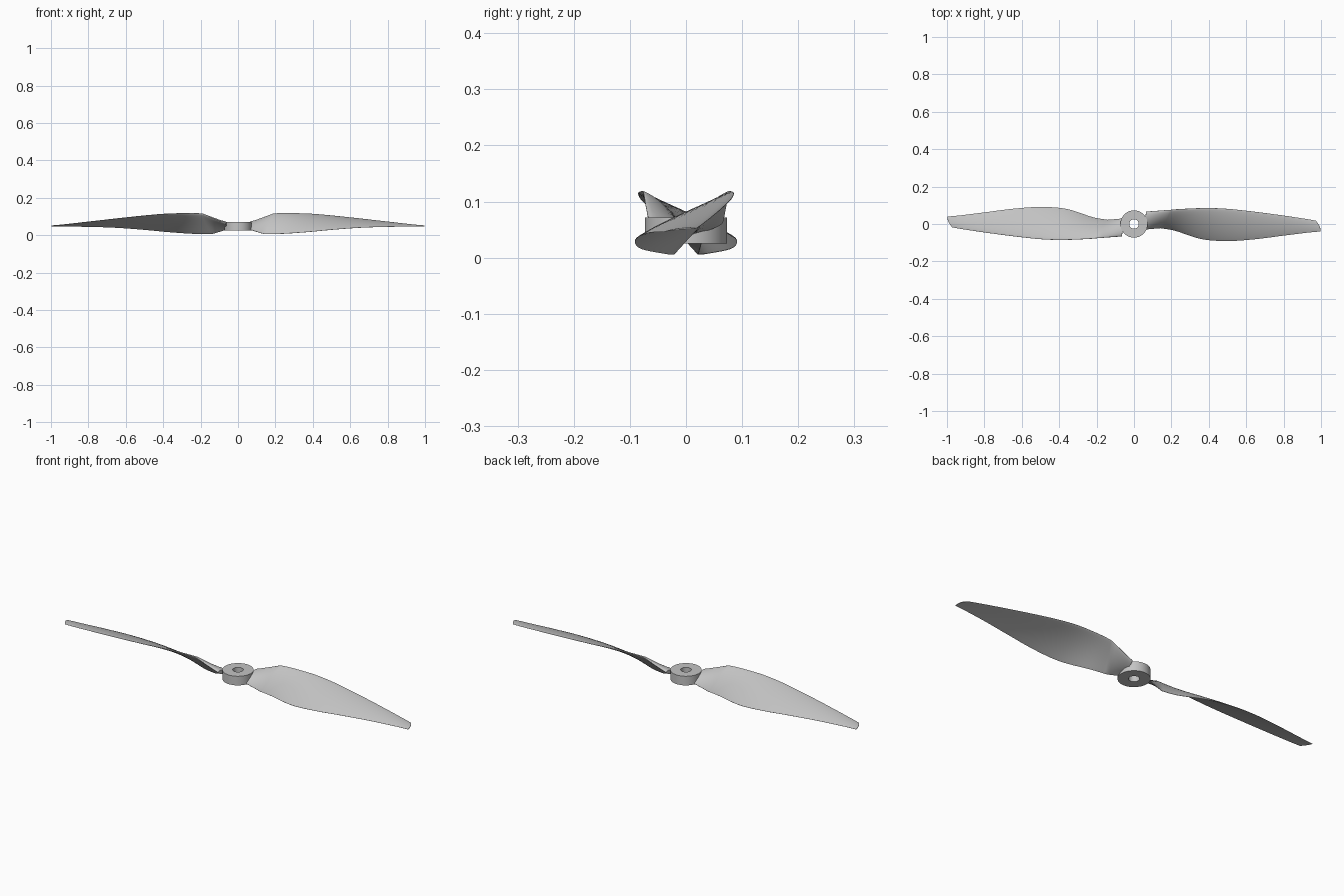
import bpy, bmesh, math
from mathutils import Vector

default = bpy.data.objects.get("Cube")
if default:
    bpy.data.objects.remove(default, do_unlink=True)

grey = bpy.data.materials.new("light grey plastic")
grey.use_nodes = True
colour = (0.55, 0.55, 0.55, 1)
grey.diffuse_color = colour
grey.node_tree.nodes["Principled BSDF"].inputs["Base Color"].default_value = colour


def make_object(name, bm, angle):
    bmesh.ops.recalc_face_normals(bm, faces=bm.faces)
    mesh = bpy.data.meshes.new(name)
    bm.to_mesh(mesh)
    bm.free()
    mesh.materials.append(grey)
    obj = bpy.data.objects.new(name, mesh)
    bpy.context.collection.objects.link(obj)
    bpy.ops.object.select_all(action="DESELECT")
    obj.select_set(True)
    bpy.context.view_layer.objects.active = obj
    bpy.ops.object.shade_smooth_by_angle(angle=math.radians(angle))
    return obj


def bridge(bm, rings, wrap=False):
    """Join successive closed rings of vertices with quads."""
    pairs = list(zip(rings, rings[1:]))
    if wrap:
        pairs.append((rings[-1], rings[0]))
    for a, b in pairs:
        for i in range(len(a)):
            j = (i + 1) % len(a)
            bm.faces.new((a[i], a[j], b[j], b[i]))


# Hub: a ring with a straight shaft hole
def build_hub(segments=48):
    bm = bmesh.new()
    rings = []
    for radius, z in ((0.073, 0.025), (0.073, 0.072), (0.025, 0.072), (0.025, 0.025)):
        rings.append([bm.verts.new((radius * math.cos(a), radius * math.sin(a), z))
                      for a in (math.tau * i / segments for i in range(segments))])
    bridge(bm, rings, wrap=True)
    return make_object("hub", bm, 30)


# Blade stations: leading edge, trailing edge, thickness
STATIONS = [
    ((.065, .066, .066), (.05, -.03, .034), .034),
    ((.19, .075, .116), (.14, -.022, .006), .024),
    ((.25, .08, .118), (.22, -.036, .007), .021),
    ((.38, .085, .115), (.36, -.08, .016), .018),
    ((.5, .081, .105), (.5, -.091, .029), .016),
    ((.65, .065, .089), (.65, -.081, .04), .013),
    ((.8, .045, .072), (.8, -.062, .045), .01),
    ((.92, .027, .058), (.93, -.046, .046), .007),
    ((.972, .018, .052), (.998, -.04, .046), .004),
]


def catmull(p, t):
    a, b, c, d = p
    return (b * 2 + (c - a) * t + (a * 2 - b * 5 + c * 4 - d) * t ** 2
            + (b * 3 - a - c * 3 + d) * t ** 3) / 2


def blade_sections(steps=6):
    """Straight neck up to the kink, then a smooth curve to the tip."""
    stations = [(Vector(le), Vector(te), th) for le, te, th in STATIONS]
    root, kink = stations[:2]
    for i in range(steps):
        yield [a + (b - a) * (i / steps) for a, b in zip(root, kink)]
    curve = stations[1:]
    last = len(curve) - 1
    for k in range(last):
        four = [curve[min(max(k + o, 0), last)] for o in (-1, 0, 1, 2)]
        for i in range(steps):
            yield [catmull(p, i / steps) for p in zip(*four)]
    yield list(curve[-1])


def airfoil(le, te, thickness, tip_bulge, count=14):
    """Cambered section with a round nose and a thin trailing edge."""
    chord = te - le
    up = Vector((0, -chord.z, chord.y)).normalized()
    if up.z < 0:
        up.negate()
    stops = [(1 - math.cos(math.pi * i / count)) / 2 for i in range(count + 1)]

    def point(c, side):
        half = 1.45 * math.sqrt(c) * (1 - c) ** 0.8 * thickness / 2 + 0.03 * thickness
        camber = 0.14 * chord.length * c * (1 - c)
        p = le + chord * c + up * (camber + side * half)
        p.x += tip_bulge * math.sin(math.pi * c)
        return p

    return ([point(c, 1) for c in stops]
            + [point(c, -1) for c in reversed(stops)])


def build_blade(name, turn):
    bm = bmesh.new()
    sections = list(blade_sections())
    rings = []
    for i, (le, te, thickness) in enumerate(sections):
        bulge = 0.007 if i == len(sections) - 1 else 0
        rings.append([bm.verts.new(p) for p in airfoil(le, te, thickness, bulge)])
    bridge(bm, rings)
    bm.faces.new(rings[0])
    bm.faces.new(rings[-1])
    blade = make_object(name, bm, 40)
    blade.rotation_euler.z = turn


build_hub()
build_blade("left_blade", 0)
build_blade("right_blade", math.pi)
